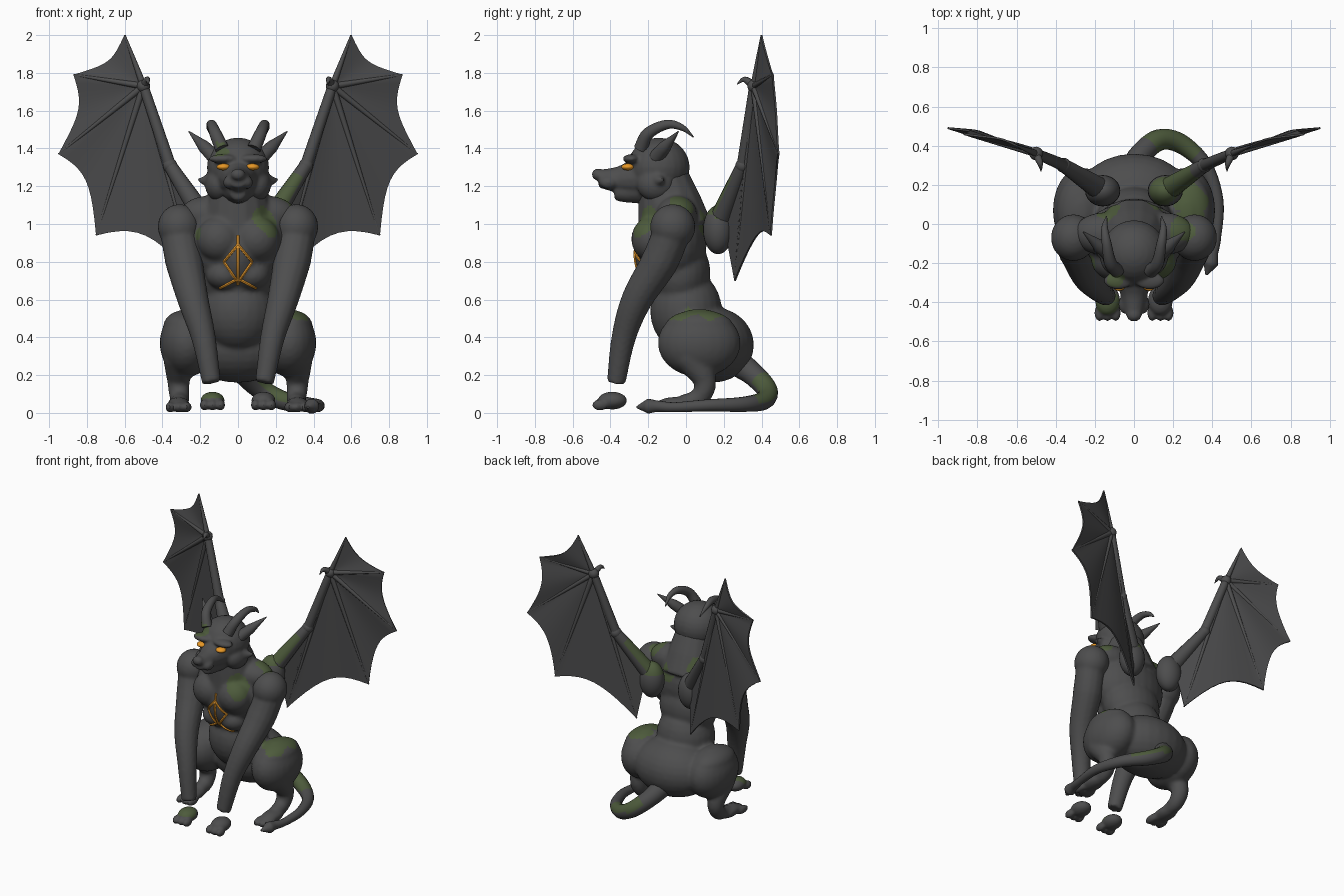
import bpy, bmesh, math
from mathutils import Vector, Matrix, Quaternion, noise
from mathutils.bvhtree import BVHTree

cube = bpy.data.objects.get("Cube")
if cube:
    bpy.data.objects.remove(cube, do_unlink=True)


def material(name, red, green, blue):
    mat = bpy.data.materials.new(name)
    mat.use_nodes = True
    colour = (red, green, blue, 1)
    mat.diffuse_color = colour
    shader = mat.node_tree.nodes["Principled BSDF"]
    shader.inputs["Base Color"].default_value = colour
    shader.inputs["Roughness"].default_value = .9
    return mat


stone = material("stone", .075, .075, .076)
moss = material("moss", .075, .105, .045)
membrane_grey = material("membrane_grey", .068, .068, .07)
eye_amber = material("eye_amber", .85, .33, .02)
rune_amber = material("rune_amber", .8, .32, .025)

# Moss grows on upward faces inside one of these spheres: centre, radius
MOSS = [((.3, -.01, .57), .1), ((.3, .14, .57), .1), ((.16, -.23, 1.02), .085),
        ((.24, -.03, 1.1), .07), ((.16, .17, 1.1), .1), ((.27, .24, 1.18), .08),
        ((.2, .46, .12), .16), ((-.22, -.2, .95), .04), ((-.1, -.28, 1.39), .05),
        ((-.13, -.41, .1), .06), ((-.12, .04, 1.08), .07), ((.08, .06, 1), .06)]


def mossy(point, normal):
    wobble = 1 + .3 * noise.noise(point * 14)
    return normal.z > 0 and any((point - Vector(c)).length < r * wobble for c, r in MOSS)


def ball(bm, centre, radii, pair=False):
    for side in ((1, -1) if pair else (1,)):
        place = Matrix.Translation((centre[0] * side, centre[1], centre[2]))
        bmesh.ops.create_uvsphere(bm, u_segments=24, v_segments=14, radius=1,
                                  matrix=place @ Matrix.Diagonal((*radii, 1)))


def limb(bm, points, radii, sides=14, pair=False, steps=5):
    """Tapered tube along a smooth path through the points."""
    for side in ((1, -1) if pair else (1,)):
        pts = [Vector((p[0] * side, p[1], p[2])) for p in points]
        ends = [2 * pts[0] - pts[1]] + pts + [2 * pts[-1] - pts[-2]]
        path, widths = [], []
        for i in range(len(pts) - 1):
            a, b, c, d = ends[i:i + 4]
            for k in range(steps + (i == len(pts) - 2)):
                t = k / steps
                path.append(b + (c - a) * t / 2
                            + (a - b * 2.5 + c * 2 - d / 2) * t * t
                            + ((b - c) * 3 + d - a) * t ** 3 / 2)
                widths.append(radii[i] + (radii[i + 1] - radii[i]) * t)
        rings, turn, last = [], Quaternion(), Vector((0, 0, 1))
        for i, p in enumerate(path):
            tangent = (path[min(i + 1, len(path) - 1)] - path[max(i - 1, 0)]).normalized()
            turn = last.rotation_difference(tangent) @ turn
            last = tangent
            rings.append([])
            for k in range(sides):
                angle = math.tau * k / sides
                spoke = Vector((math.cos(angle), math.sin(angle), 0))
                rings[-1].append(bm.verts.new(p + turn @ spoke * widths[i]))
        for low, high in zip(rings, rings[1:]):
            for k in range(sides):
                n = (k + 1) % sides
                bm.faces.new((low[k], low[n], high[n], high[k]))
        bm.faces.new(rings[0][::-1])
        bm.faces.new(rings[-1])


def finish(name, bm, mat=stone, voxel=0, thickness=0):
    """Turn a bmesh into an object, optionally fused into one sculpted skin."""
    bmesh.ops.recalc_face_normals(bm, faces=bm.faces)
    mesh = bpy.data.meshes.new(name)
    bm.to_mesh(mesh)
    obj = bpy.data.objects.new(name, mesh)
    bpy.context.collection.objects.link(obj)
    if voxel:
        fuse = obj.modifiers.new("fuse", 'REMESH')
        fuse.mode, fuse.voxel_size = 'VOXEL', voxel
        soften = obj.modifiers.new("soften", 'SMOOTH')
        soften.factor, soften.iterations = .5, 5
    if thickness:
        skin = obj.modifiers.new("skin", 'SOLIDIFY')
        skin.thickness, skin.offset = thickness, 0
    if obj.modifiers:
        graph = bpy.context.evaluated_depsgraph_get()
        baked = bpy.data.meshes.new_from_object(obj.evaluated_get(graph))
        obj.modifiers.clear()
        obj.data = mesh = baked
    mesh.materials.clear()
    mesh.materials.append(mat)
    if mat == stone:
        mesh.materials.append(moss)
    for face in mesh.polygons:
        face.use_smooth = True
        face.material_index = int(mat == stone and mossy(face.center, face.normal))
    mesh.set_sharp_from_angle(angle=math.radians(45))
    return obj


def finish_pair(name, bm, **options):
    other = bm.copy()
    bmesh.ops.scale(other, vec=(-1, 1, 1), verts=other.verts)
    finish("left_" + name, bm, **options)
    finish("right_" + name, other, **options)


# Torso, haunches and hind legs
bm = bmesh.new()
ball(bm, (0, .14, .36), (.29, .22, .2))
ball(bm, (0, 0, .54), (.2, .19, .22))
ball(bm, (0, -.03, .74), (.21, .16, .2))
ball(bm, (0, -.07, .9), (.27, .18, .24))
ball(bm, (0, -.15, .84), (.11, .12, .17))
ball(bm, (.1, -.18, .92), (.12, .11, .12), pair=True)
ball(bm, (.07, -.14, .73), (.1, .1, .08), pair=True)
ball(bm, (.15, -.05, 1.05), (.16, .11, .1), pair=True)
ball(bm, (.27, .07, .37), (.145, .22, .18), pair=True)
ball(bm, (.28, .07, .46), (.115, .18, .085), pair=True)
limb(bm, [(0, -.06, .98), (0, -.09, 1.12), (0, -.13, 1.28)], [.2, .17, .13])
limb(bm, [(0, -.1, 1.34), (0, -.09, 1.2), (0, -.04, 1)], [.1, .12, .12])
limb(bm, [(.31, .02, .3), (.315, .1, .17), (.31, .07, .08), (.31, -.02, .05)],
     [.09, .06, .052, .045], pair=True)
ball(bm, (.315, -.05, .045), (.06, .11, .04), pair=True)
for toe in (-.045, 0, .045):
    ball(bm, (.315 + toe, -.14, .03), (.025, .06, .03), pair=True)
body = finish("body", bm, voxel=.013)

# Arms, separate from the floating front paws
bm = bmesh.new()
ball(bm, (.31, -.07, .985), (.115, .12, .12))
limb(bm, [(.315, -.07, .97), (.285, -.14, .8), (.238, -.26, .6), (.183, -.33, .4),
          (.14, -.37, .16)], [.1, .1, .083, .065, .05])
finish_pair("arm", bm, voxel=.011)
bm = bmesh.new()
ball(bm, (.135, -.39, .065), (.064, .078, .047))
for toe in (-.042, 0, .042):
    ball(bm, (.135 + toe, -.455, .042), (.025, .042, .029))
finish_pair("front_paw", bm, voxel=.008)

# Tail curling round the left side
bm = bmesh.new()
limb(bm, [(0, .28, .26), (.04, .36, .2), (.13, .43, .12), (.24, .41, .065),
          (.36, .3, .045), (.425, .12, .04), (.42, -.06, .03), (.4, -.15, .035),
          (.39, -.2, .035), (.37, -.26, .03)],
     [.07, .06, .055, .05, .04, .032, .026, .03, .04, .006])
finish("tail", bm)

# Head with brows, cheek tufts, snout and jaw
bm = bmesh.new()
ball(bm, (0, -.145, 1.3), (.165, .165, .157))
ball(bm, (.1, -.16, 1.21), (.075, .1, .09), pair=True)
ball(bm, (.08, -.29, 1.345), (.075, .045, .025), pair=True)
ball(bm, (0, -.465, 1.262), (.04, .035, .032))
ball(bm, (.045, -.41, 1.22), (.035, .05, .035), pair=True)
limb(bm, [(0, -.25, 1.245), (0, -.36, 1.235), (0, -.46, 1.24)], [.11, .07, .048])
limb(bm, [(0, -.2, 1.2), (0, -.3, 1.175), (0, -.38, 1.17)], [.1, .065, .045])
limb(bm, [(.12, -.16, 1.24), (.17, -.14, 1.23), (.215, -.12, 1.235)],
     [.05, .03, .006], pair=True)
finish("head", bm, voxel=.01)

# Horns, ears and eyes
bm = bmesh.new()
limb(bm, [(.085, -.24, 1.4), (.12, -.2, 1.48), (.14, -.1, 1.527), (.15, -.02, 1.51),
          (.14, .04, 1.46)], [.037, .032, .025, .017, .003])
finish_pair("horn", bm)
bm = bmesh.new()
limb(bm, [(.12, -.16, 1.35), (.18, -.11, 1.41), (.26, -.04, 1.49)], [.04, .034, .003])
finish_pair("ear", bm)
bm = bmesh.new()
ball(bm, (.077, -.308, 1.302), (.036, .034, .018))
finish_pair("eye", bm, mat=eye_amber)

# Wing bones: shoulder joint, arm, fingers and thumb claw
base, elbow, wrist = (.16, .17, 1), (.36, .3, 1.31), (.5, .36, 1.73)
tips = [(.6, .4, 2), (.87, .46, 1.79), (.95, .49, 1.37), (.75, .45, .94), (.22, .26, .7)]
bm = bmesh.new()
ball(bm, (.16, .17, .97), (.09, .08, .13))
limb(bm, [base, elbow], [.06, .035])
limb(bm, [elbow, wrist], [.032, .026])
ball(bm, elbow, (.038, .038, .038))
ball(bm, wrist, (.035, .035, .035))
for tip in tips:
    limb(bm, [wrist, tip], [.019, .005], sides=8)
limb(bm, [wrist, (.48, .31, 1.765), (.475, .27, 1.74)], [.024, .016, .002], sides=8)
finish_pair("wing_bones", bm)

# Wing membrane: scalloped panels fanned out from the wrist
bm = bmesh.new()
hub = Vector(wrist)
corners = [Vector(p) for p in tips + [elbow]]
for first, second, scallop in zip(corners, corners[1:], (.2, .16, .13, .13, 0)):
    rows = []
    for i in range(11):
        u = i / 10
        edge = first.lerp(second, u)
        edge = edge.lerp(hub, scallop * 4 * u * (1 - u))
        sag = Vector((0, .02 * math.sin(math.pi * u) * (scallop > 0), 0))
        rows.append([bm.verts.new(hub.lerp(edge, t / 8) + sag * t / 8) for t in range(9)])
    for a, b in zip(rows, rows[1:]):
        for k in range(8):
            bm.faces.new((a[k], a[k + 1], b[k + 1], b[k]))
# web joining upper arm and inner edge
web = [bm.verts.new(p) for p in (elbow, tips[-1], (.18, .2, 1.02))]
bm.faces.new(web)
bmesh.ops.remove_doubles(bm, verts=bm.verts, dist=.0005)
finish_pair("wing_membrane", bm, mat=membrane_grey, thickness=.01)

# Glowing chest rune, laid onto the chest surface
surface = BVHTree.FromPolygons([v.co for v in body.data.vertices],
                               [p.vertices[:] for p in body.data.polygons])
strokes = [((0, .94), (0, .68)), ((0, .89), (.075, .8)), ((.075, .8), (0, .69)),
           ((0, .71), (.095, .66))]
strokes += [((-a[0], a[1]), (-b[0], b[1])) for a, b in strokes[1:]]
bm = bmesh.new()
for start, end in strokes:
    line = []
    for i in range(9):
        x, z = Vector(start).lerp(Vector(end), i / 8)
        hit = surface.ray_cast(Vector((x, -1, z)), Vector((0, 1, 0)))[0]
        line.append(hit - Vector((0, .003, 0)))
    limb(bm, line, [.008] * 9, sides=6, steps=2)
finish("chest_rune", bm, mat=rune_amber)
